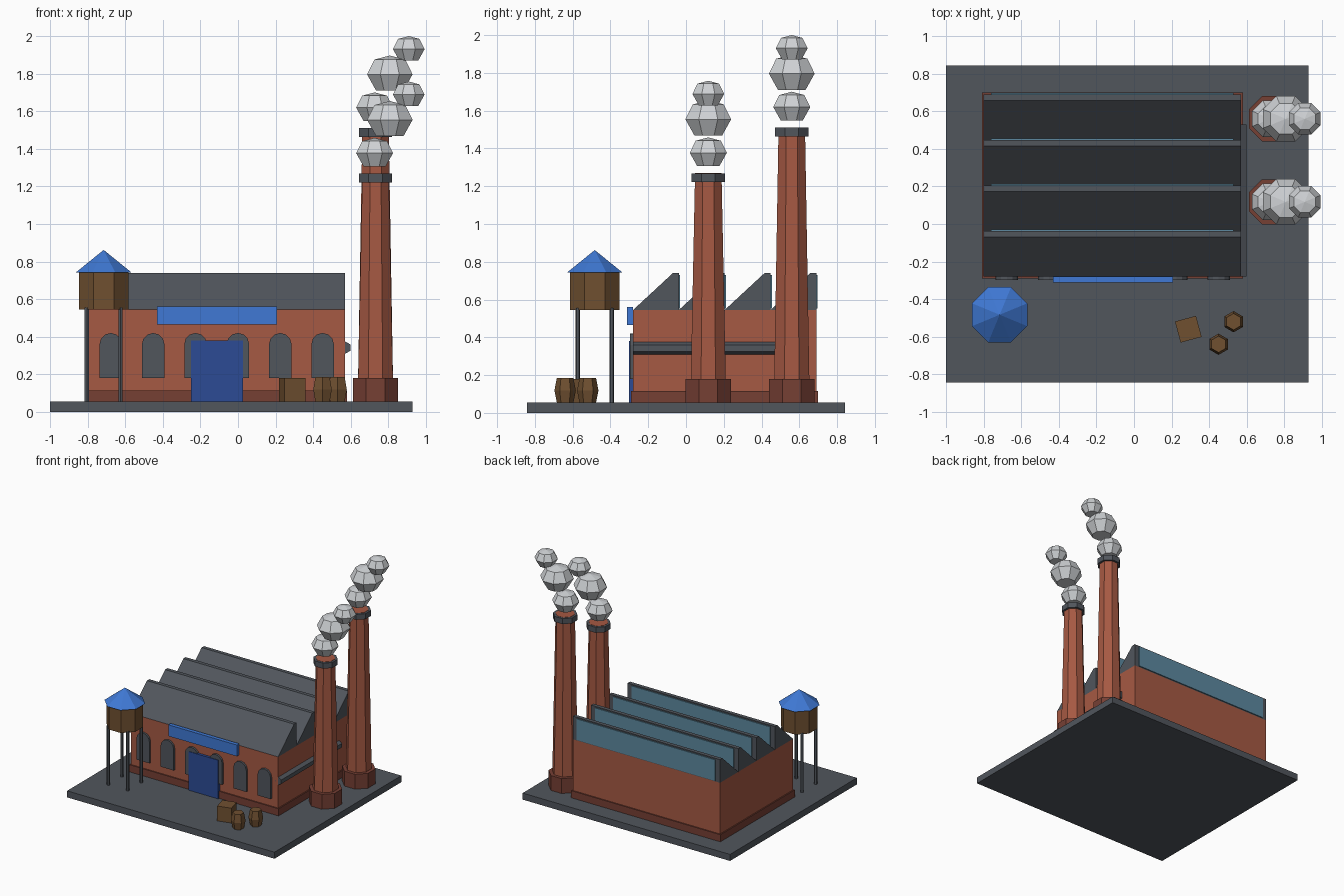
import bpy, bmesh, math
from mathutils import Matrix, Vector

if "Cube" in bpy.data.objects:
    bpy.data.objects.remove(bpy.data.objects["Cube"])


def material(name, rgb):
    m = bpy.data.materials.new(name)
    m.use_nodes = True
    m.diffuse_color = (*rgb, 1)
    m.node_tree.nodes["Principled BSDF"].inputs["Base Color"].default_value = (*rgb, 1)
    return m


BRICK = material("brick", (0.38, 0.10, 0.056))
DARK_BRICK = material("dark_brick", (0.18, 0.05, 0.034))
SLATE = material("slate_grey", (0.082, 0.092, 0.108))
BLUE = material("bright_blue", (0.05, 0.19, 0.66))
DOOR_BLUE = material("deep_blue", (0.025, 0.07, 0.30))
WOOD = material("wood_brown", (0.16, 0.08, 0.03))
GLASS = material("glass_blue", (0.11, 0.25, 0.35))
SMOKE = material("smoke_grey", (0.62, 0.64, 0.66))


def finish(name, bm, mat):
    bmesh.ops.recalc_face_normals(bm, faces=bm.faces)
    mesh = bpy.data.meshes.new(name)
    bm.to_mesh(mesh)
    bm.free()
    mesh.materials.append(mat)
    obj = bpy.data.objects.new(name, mesh)
    bpy.context.collection.objects.link(obj)
    return obj


def box(name, mat, x, y, z, turn=0):
    """Box from (low, high) pairs, turned about its own vertical axis."""
    bm = bmesh.new()
    bmesh.ops.create_cube(bm, size=1)
    size = [b - a for a, b in (x, y, z)]
    centre = Vector([(a + b) / 2 for a, b in (x, y, z)])
    bm.transform(Matrix.Translation(centre) @ Matrix.Rotation(turn, 4, "Z")
                 @ Matrix.Diagonal((*size, 1)))
    return finish(name, bm, mat)


def extrude(name, mat, points, direction):
    """Prism swept from a flat outline along a direction."""
    bm = bmesh.new()
    face = bm.faces.new([bm.verts.new(p) for p in points])
    swept = bmesh.ops.extrude_face_region(bm, geom=[face], use_keep_orig=True)
    new = [v for v in swept["geom"] if isinstance(v, bmesh.types.BMVert)]
    bmesh.ops.translate(bm, verts=new, vec=direction)
    return finish(name, bm, mat)


def lathe(name, mat, sides, profile, x, y, z=0):
    """Stack of polygon rings; radii reach the middle of the flat sides."""
    bm = bmesh.new()
    rings = []
    for r, h in profile:
        if r == 0:
            rings.append([bm.verts.new((x, y, z + h))])
            continue
        corner = r / math.cos(math.pi / sides)
        angles = [math.pi * (2 * i + 1) / sides for i in range(sides)]
        rings.append([bm.verts.new((x + corner * math.cos(a), y + corner * math.sin(a), z + h))
                      for a in angles])
    for low, high in zip(rings, rings[1:]):
        for i in range(sides):
            j = (i + 1) % sides
            if len(high) == 1:
                bm.faces.new((low[i], low[j], high[0]))
            else:
                bm.faces.new((low[i], low[j], high[j], high[i]))
    for ring in (rings[0], rings[-1]):
        if len(ring) > 1:
            bm.faces.new(ring)
    return finish(name, bm, mat)


GROUND, EAVES, RIDGE = 0.055, 0.545, 0.74
LEFT, RIGHT, FRONT, BACK = -0.80, 0.57, -0.28, 0.69

# Ground slab and hall
box("ground_slab", SLATE, (-1, 0.93), (-0.843, 0.843), (0, GROUND))
box("hall_walls", BRICK, (LEFT, RIGHT), (FRONT, BACK), (GROUND, EAVES))
box("hall_plinth", DARK_BRICK, (LEFT - 0.01, RIGHT + 0.01), (FRONT - 0.01, BACK + 0.01),
    (GROUND, 0.115))

# Sawtooth roof with glazing on the upright backs
pitch = (BACK - FRONT) / 4
for i in range(4):
    y0 = FRONT + i * pitch
    y1 = y0 + pitch
    outline = [(LEFT, y0, EAVES), (LEFT, y1 - 0.032, RIDGE), (LEFT, y1, RIDGE), (LEFT, y1, EAVES)]
    extrude(f"roof_tooth_{i + 1}", SLATE, outline, (RIGHT - LEFT, 0, 0))
    box(f"roof_glazing_{i + 1}", GLASS, (LEFT + 0.04, RIGHT - 0.04), (y1 - 0.005, y1 + 0.007),
        (EAVES + 0.008, RIDGE - 0.01))

# Arched windows
for i in range(6):
    x = -0.677 + i * 0.2255
    outline = [(x - 0.06, FRONT, 0.18), (x + 0.06, FRONT, 0.18)]
    outline += [(x + 0.06 * math.cos(a), FRONT, 0.36 + 0.06 * math.sin(a))
                for a in [math.pi * k / 6 for k in range(7)]]
    extrude(f"arched_window_{i + 1}", SLATE, outline, (0, -0.017, 0))

# Door, sign board and wall pipe
box("door", DOOR_BLUE, (-0.25, 0.027), (-0.302, FRONT), (GROUND, 0.38))
box("sign_board", BLUE, (-0.43, 0.207), (-0.312, FRONT), (0.465, 0.56))
pipe = [(RIGHT + 0.033 * math.sin(k * math.pi / 3), FRONT, 0.342 + 0.033 * math.cos(k * math.pi / 3))
        for k in range(6)]
extrude("wall_pipe", SLATE, pipe, (0, 0.81, 0))

# Chimneys with drifting smoke
PUFF = [(0.6, -0.75), (1, -0.03), (0.68, 0.62), (0, 0.8)]
for label, y, top in (("front", 0.118, 1.268), ("rear", 0.56, 1.51)):
    x = 0.732
    lathe(f"{label}_chimney_base", DARK_BRICK, 8, [(0.12, GROUND), (0.12, 0.18)], x, y)
    lathe(f"{label}_chimney_shaft", BRICK, 8, [(0.095, GROUND), (0.07, top + 0.002)], x, y)
    lathe(f"{label}_chimney_cap", SLATE, 8, [(0.088, top - 0.046), (0.088, top)], x, y)
    for n, (dx, dz, r) in enumerate([(-0.005, 0.112, 0.098), (0.076, 0.29, 0.121),
                                     (0.177, 0.423, 0.084)]):
        profile = [(r * a, r * b) for a, b in PUFF]
        lathe(f"{label}_smoke_puff_{n + 1}", SMOKE, 8, profile, x + dx, y, top + dz)

# Water tower
tx, ty = -0.715, -0.483
for sx in (-1, 1):
    for sy in (-1, 1):
        lathe("tower_leg", SLATE, 6, [(0.011, GROUND), (0.011, EAVES + 0.01)],
              tx + sx * 0.09, ty + sy * 0.09)
lathe("tower_tank", WOOD, 8, [(0.132, EAVES), (0.132, 0.745)], tx, ty)
lathe("tower_roof", BLUE, 8, [(0.147, 0.743), (0, 0.862)], tx, ty)

# Crate and barrels in the yard
box("crate", WOOD, (0.231, 0.347), (-0.618, -0.502), (GROUND, 0.18), math.radians(15))
for n, (x, y) in enumerate([(0.45, -0.64), (0.53, -0.52)]):
    lathe(f"barrel_{n + 1}", WOOD, 6,
          [(0.038, GROUND), (0.049, 0.118), (0.038, 0.185)], x, y)
